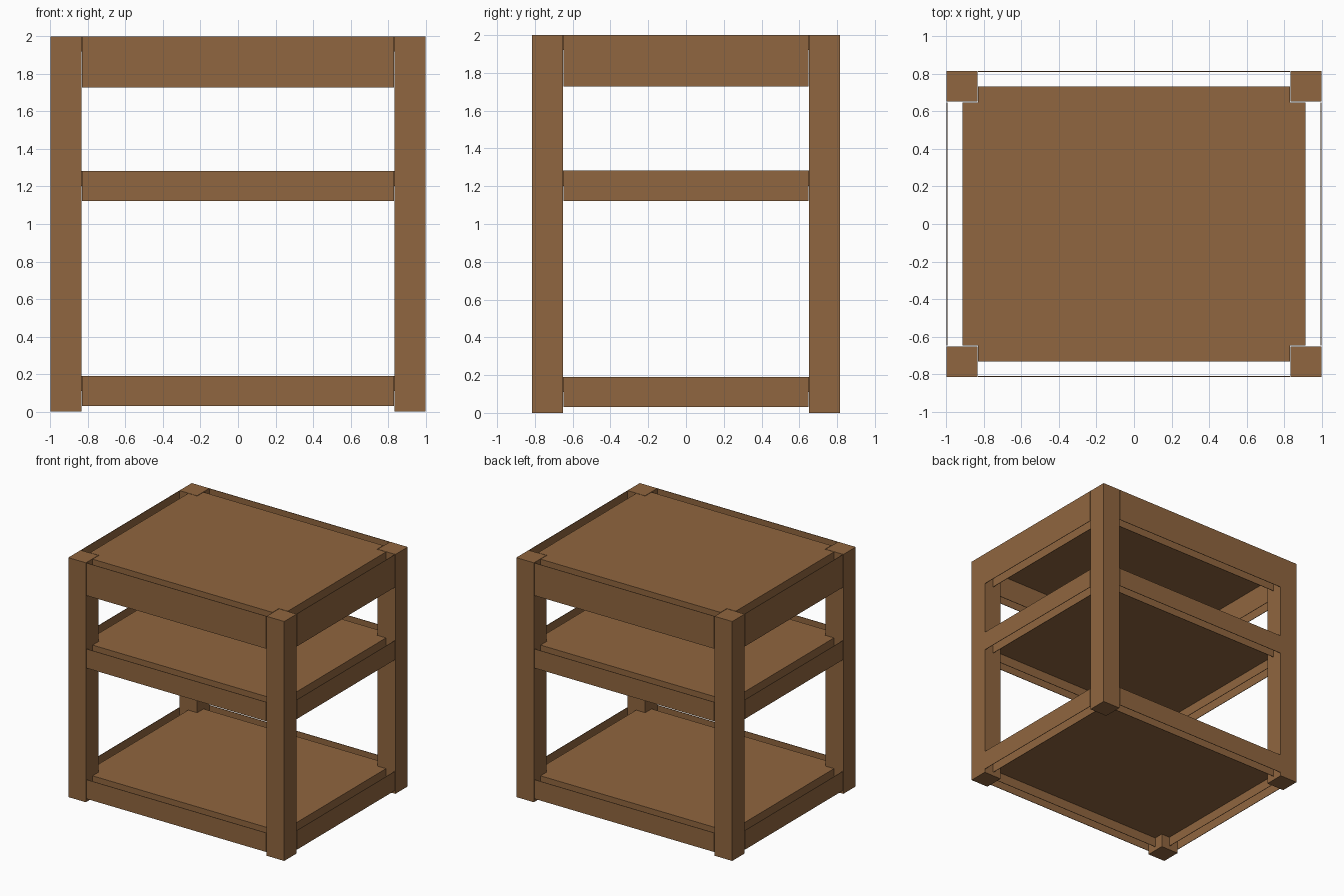
import bpy
import bmesh

old = bpy.data.objects.get("Cube")
if old:
    bpy.data.objects.remove(old, do_unlink=True)

# Single wood colour
wood = bpy.data.materials.new("warm brown wood")
wood.use_nodes = True
brown = (0.28, 0.133, 0.05, 1)
wood.diffuse_color = brown
wood.node_tree.nodes["Principled BSDF"].inputs["Base Color"].default_value = brown


def prism(name, outline, z0, z1):
    """Extrude a flat outline from z0 up to z1."""
    bm = bmesh.new()
    face = bm.faces.new([bm.verts.new((x, y, z0)) for x, y in outline])
    top = bmesh.ops.extrude_face_region(bm, geom=[face])["geom"]
    for v in top:
        if isinstance(v, bmesh.types.BMVert):
            v.co.z = z1
    bmesh.ops.recalc_face_normals(bm, faces=bm.faces)
    mesh = bpy.data.meshes.new(name)
    bm.to_mesh(mesh)
    bm.free()
    mesh.materials.append(wood)
    ob = bpy.data.objects.new(name, mesh)
    bpy.context.collection.objects.link(ob)


def box(name, xa, xb, ya, yb, z0, z1):
    prism(name, [(xa, ya), (xb, ya), (xb, yb), (xa, yb)], z0, z1)


HALF_X, HALF_Y = 0.998, 0.815     # outer faces of legs and rails
IN_X, IN_Y = 0.835, 0.652         # inner faces of the legs
MID_X, MID_Y = 0.914, 0.732       # inner rail faces and board edges
PLATE, GAP, BOARD = 0.004, 0.004, 0.08

# Four square corner legs
for sx, side in ((1, "left"), (-1, "right")):
    for sy, end in ((-1, "front"), (1, "back")):
        box(f"{end}_{side}_leg", sx * IN_X, sx * HALF_X, sy * IN_Y, sy * HALF_Y, 0, 2)

# Three tiers: hollow rails flush with the legs around a board notched at the corners
NX, NY = IN_X - GAP, IN_Y - GAP
quarter = [(MID_X, NY), (NX, NY), (NX, MID_Y)]
cross = (quarter + [(-x, y) for x, y in reversed(quarter)]
         + [(-x, -y) for x, y in quarter] + [(x, -y) for x, y in reversed(quarter)])
for tier, z0, z1 in (("lower", 0.03, 0.19), ("middle", 1.122, 1.282), ("top", 1.728, 2.0)):
    for layer, rx, ry, top in (("outer", HALF_X, HALF_Y, z1), ("inner", MID_X, MID_Y, z1 - BOARD)):
        for s, end in ((-1, "front"), (1, "back")):
            box(f"{tier}_{end}_{layer}_rail", -NX, NX, s * (ry - PLATE), s * ry, z0, top)
        for s, side in ((1, "left"), (-1, "right")):
            box(f"{tier}_{side}_{layer}_rail", s * (rx - PLATE), s * rx, -NY, NY, z0, top)
    prism(f"{tier}_board", cross, z1 - BOARD, z1)
